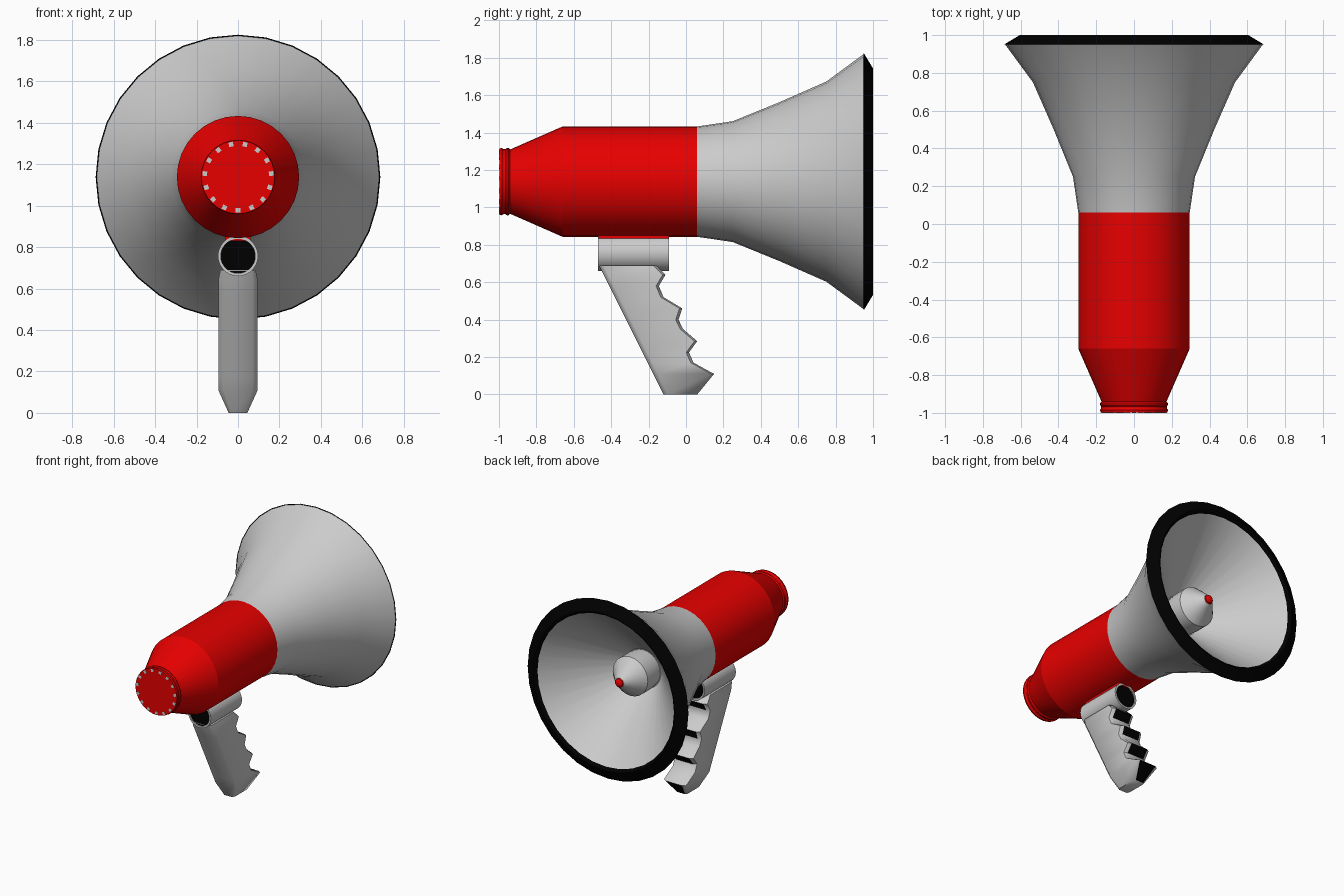
import bpy, bmesh
from math import pi, radians, sin, cos
from mathutils import Matrix

if "Cube" in bpy.data.objects:
    bpy.data.objects.remove(bpy.data.objects["Cube"])

AXIS_Z = 1.138   # height of the horn axis
TUBE_Z = 0.757   # height of the handle mount axis


def material(name, color):
    m = bpy.data.materials.new(name)
    m.diffuse_color = color
    m.use_nodes = True
    m.node_tree.nodes["Principled BSDF"].inputs["Base Color"].default_value = m.diffuse_color
    return m


RED = material("red", (0.8, 0, 0, 1))
BLACK = material("black", (0, 0, 0, 1))


def finish(name, bm, mats=(), smooth=20):
    bmesh.ops.recalc_face_normals(bm, faces=bm.faces)
    me = bpy.data.meshes.new(name)
    bm.to_mesh(me)
    bm.free()
    for m in mats:
        me.materials.append(m)
    ob = bpy.data.objects.new(name, me)
    bpy.context.collection.objects.link(ob)
    if smooth:
        bpy.ops.object.select_all(action='DESELECT')
        ob.select_set(True)
        bpy.context.view_layer.objects.active = ob
        bpy.ops.object.shade_smooth_by_angle(angle=radians(smooth))
    return ob


def lathe(name, profile, mats=(), z=AXIS_Z, steps=32, loop=False):
    """Spin (y, radius) points about a line parallel to y."""
    bm = bmesh.new()
    vs = [bm.verts.new((0, y, z + r)) for y, r in profile]
    pairs = list(zip(vs, vs[1:])) + ([(vs[-1], vs[0])] if loop else [])
    edges = [bm.edges.new(p) for p in pairs]
    bmesh.ops.spin(bm, geom=vs + edges, cent=(0, 0, z), axis=(0, 1, 0),
                   angle=2 * pi, steps=steps)
    bmesh.ops.remove_doubles(bm, verts=bm.verts, dist=1e-5)
    return finish(name, bm, mats)


# Red body with the mouthpiece end
lathe("body", [(-0.998, 0), (-0.998, 0.177), (-0.985, 0.18), (-0.975, 0.174),
               (-0.965, 0.174), (-0.958, 0.18), (-0.948, 0.18), (-0.94, 0.172),
               (-0.66, 0.295), (0.06, 0.295), (0.06, 0)], [RED])

# Grey studs round the mouthpiece face
bm = bmesh.new()
for i in range(15):
    a = 2 * pi * i / 15 + radians(6)
    place = Matrix.Translation((0.161 * cos(a), -0.99, AXIS_Z + 0.161 * sin(a)))
    bmesh.ops.create_cube(bm, size=1, matrix=place @ Matrix.Rotation(-a, 4, 'Y')
                          @ Matrix.Diagonal((0.022, 0.02, 0.022, 1)))
finish("mouthpiece_studs", bm, smooth=0)

# Flared horn with its conical inner wall
lathe("horn", [(0.06, 0), (0.06, 0.295), (0.25, 0.323), (0.5, 0.425),
               (0.75, 0.535), (0.95, 0.682), (0.992, 0.597), (0.52, 0.15),
               (0.5, 0)])

# Black bumper ring
lathe("horn_rim", [(0.945, 0.667), (0.951, 0.687), (1.0, 0.605),
                   (0.995, 0.594), (0.975, 0.582)], [BLACK], loop=True)

# Centre plug and its red tip
lathe("horn_plug", [(0.49, 0), (0.49, 0.14), (0.57, 0.15), (0.68, 0.15),
                    (0.81, 0.036), (0.81, 0)], steps=24)
lathe("plug_tip", [(0.80, 0), (0.80, 0.036), (0.82, 0.032), (0.833, 0.018),
                   (0.838, 0)], [RED], steps=16)

# Handle mount: hollow tube, black end caps, red saddle
lathe("mount_tube", [(-0.47, 0.083), (-0.47, 0.097), (-0.09, 0.097), (-0.09, 0.083)],
      z=TUBE_Z, loop=True)
lathe("mount_caps", [(-0.462, 0), (-0.462, 0.084), (-0.098, 0.084), (-0.098, 0)],
      [BLACK], z=TUBE_Z)
bm = bmesh.new()
bmesh.ops.create_cube(bm, size=1, matrix=Matrix.Translation((0, -0.28, 0.853))
                      @ Matrix.Diagonal((0.12, 0.378, 0.04, 1)))
finish("mount_saddle", bm, [RED], smooth=0)

# Grip: eight-sided sections lofted down the finger grooves (y front, z, half width)
rows = [(-0.16, 0.69, 0.085), (-0.11, 0.64, 0.095), (-0.145, 0.58, 0.095),
        (-0.12, 0.52, 0.095), (-0.02, 0.46, 0.095), (-0.04, 0.40, 0.095),
        (-0.016, 0.35, 0.095), (0.06, 0.285, 0.095), (0.016, 0.225, 0.095),
        (0.04, 0.17, 0.095), (0.15, 0.11, 0.095), (0.06, 0.0, 0.045)]
bm = bmesh.new()
rings = []
for yf, z, w in rows:
    yb = -0.44 + (0.64 - z) * 0.5
    half = [(0.75 * w, yf), (w, yf - 0.015), (w, yb + 0.025), (0.75 * w, yb)]
    ring = half + [(-x, y) for x, y in reversed(half)]
    rings.append([bm.verts.new((x, y, z)) for x, y in ring])
for n, (a, b) in enumerate(zip(rings, rings[1:])):
    for i in range(8):
        j = (i + 1) % 8
        f = bm.faces.new((a[i], a[j], b[j], b[i]))
        # the undersides of the finger ridges are black
        f.material_index = int(i == 7 and n in (1, 4, 7, 10))
bm.faces.new(rings[0])
bm.faces.new(rings[-1])
grey = material("grey", (0.8, 0.8, 0.8, 1))
finish("grip", bm, [grey, BLACK], smooth=50)
